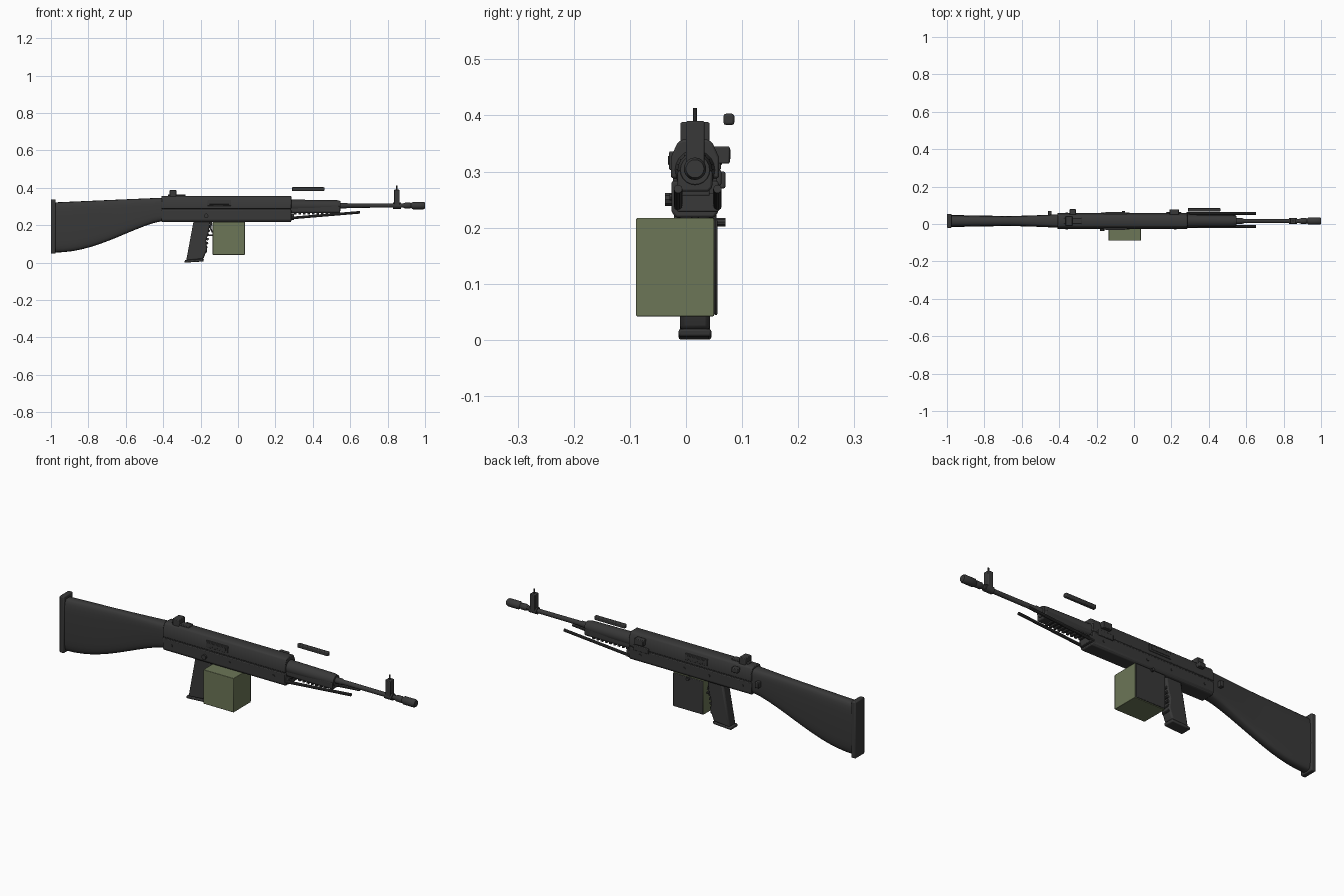
import bpy, bmesh, math
from mathutils import Vector

cube = bpy.data.objects.get("Cube")
if cube:
    bpy.data.objects.remove(cube, do_unlink=True)

MID = 0.016  # y of the centre plane


def material(name, rgb):
    m = bpy.data.materials.new(name)
    m.use_nodes = True
    m.diffuse_color = (*rgb, 1)
    m.node_tree.nodes["Principled BSDF"].inputs["Base Color"].default_value = (*rgb, 1)
    return m


DARK = material("dark_grey", (0.04, 0.04, 0.04))
OLIVE = material("olive_green", (0.15, 0.18, 0.095))


def finish(name, bm, mat=DARK, bevel=0.0, angle=35):
    bmesh.ops.recalc_face_normals(bm, faces=bm.faces)
    me = bpy.data.meshes.new(name)
    bm.to_mesh(me)
    bm.free()
    me.materials.append(mat)
    ob = bpy.data.objects.new(name, me)
    bpy.context.collection.objects.link(ob)
    if bevel:
        mod = ob.modifiers.new("Bevel", "BEVEL")
        mod.width, mod.segments, mod.limit_method = bevel, 2, "ANGLE"
    bpy.ops.object.select_all(action="DESELECT")
    ob.select_set(True)
    bpy.context.view_layer.objects.active = ob
    bpy.ops.object.shade_smooth_by_angle(angle=math.radians(angle))
    return ob


def loft(name, rings, **kw):
    """Skin a list of equal-length point rings and cap both ends."""
    bm = bmesh.new()
    vs = [[bm.verts.new(p) for p in r] for r in rings]
    n = len(vs[0])
    for a, b in zip(vs, vs[1:]):
        for i in range(n):
            bm.faces.new((a[i], a[(i + 1) % n], b[(i + 1) % n], b[i]))
    bm.faces.new(vs[0])
    bm.faces.new(vs[-1])
    return finish(name, bm, **kw)


def box(name, x, y, z, bevel=0.003, **kw):
    rings = [[(px, y[0], z[0]), (px, y[1], z[0]), (px, y[1], z[1]), (px, y[0], z[1])] for px in x]
    return loft(name, rings, bevel=bevel, **kw)


def prism(name, profile, y, bevel=0.004, **kw):
    """Side profile in x and z, extruded across y."""
    return loft(name, [[(px, py, pz) for px, pz in profile] for py in y], bevel=bevel, **kw)


def extrude_x(name, profile, x, bevel=0.004, **kw):
    """Half cross-section (offset from the centre plane, z), mirrored and run along x."""
    full = [(MID + w, z) for w, z in profile] + [(MID - w, z) for w, z in reversed(profile)]
    return loft(name, [[(px, y, z) for y, z in full] for px in x], bevel=bevel, **kw)


def turned(name, steps, z=0.305, sides=20, **kw):
    """Round part along x from (x, radius) steps."""
    ang = [2 * math.pi * i / sides for i in range(sides)]
    return loft(name, [[(x, MID + r * math.cos(a), z + r * math.sin(a)) for a in ang]
                       for x, r in steps], **kw)


def rod(name, a, b, r):
    a, b = Vector(a), Vector(b)
    q = (b - a).to_track_quat("Z", "Y")
    ring = [q @ Vector((r * math.cos(t), r * math.sin(t), 0))
            for t in [math.pi * i / 5 for i in range(10)]]
    return loft(name, [[a + p for p in ring], [b + p for p in ring]])


# Shoulder stock: rounded sections whose belly curves down to the rear
rings = []
for i in range(13):
    t = i / 12
    x = -0.405 - 0.575 * t
    top = 0.347 - 0.025 * t
    bottom = 0.222 - 0.168 * math.sin(t * math.pi / 2) ** 1.35
    half = 0.036 - 0.009 * math.sin(min(t * 2, 1) * math.pi / 2) + 0.005 * max(t - 0.5, 0) * 2
    ring = []
    for k in range(24):
        c, s = math.cos(k * math.pi / 12), math.sin(k * math.pi / 12)
        cy = math.copysign(abs(c) ** 0.5, c)
        cz = math.copysign(abs(s) ** 0.5, s)
        ring.append((x, MID + half * cy, (top + bottom) / 2 + (top - bottom) / 2 * cz))
    rings.append(ring)
loft("stock", rings, angle=50)
box("butt_plate", (-1.0, -0.975), (-0.021, 0.054), (0.048, 0.338), bevel=0.005)
box("stock_sling_mount", (-0.46, -0.44), (0.04, 0.07), (0.27, 0.3))

# Receiver: upper cover, seam and lower housing
extrude_x("receiver_cover", [(0.0, 0.288), (0.043, 0.288), (0.043, 0.325), (0.031, 0.352),
                             (0.022, 0.357), (0.0, 0.357)][1:-1], (-0.41, 0.285))
extrude_x("receiver_seam", [(0.039, 0.275), (0.039, 0.295)], (-0.405, 0.28), bevel=0)
extrude_x("receiver_lower", [(0.034, 0.218), (0.042, 0.228), (0.042, 0.283)], (-0.41, 0.285))

# Side ports on both faces of the cover
for side, sign in (("right", -1), ("left", 1)):
    face = MID + sign * 0.043
    frame = sorted((face - sign * 0.01, face + sign * 0.003))
    box(side + "_port_frame", (-0.163, -0.037), frame, (0.303, 0.336), bevel=0.002)
    slot = sorted((face, face + sign * 0.005))
    box(side + "_port_cover", (-0.152, -0.048), slot, (0.312, 0.328), bevel=0.001)
    for px in (-0.36, -0.17, -0.03, 0.22):
        rod(side + "_pin", (px, face - sign * 0.006, 0.255), (px, face + sign * 0.002, 0.255), 0.007)

# Controls
rod("selector", (-0.17, -0.02, 0.25), (-0.17, -0.037, 0.25), 0.012)
box("charging_knob", (0.19, 0.24), (0.05, 0.078), (0.314, 0.345))
box("charging_base", (0.17, 0.255), (0.05, 0.063), (0.275, 0.303))
rod("magazine_catch", (-0.055, 0.04, 0.21), (-0.055, 0.07, 0.21), 0.008)
box("rear_side_latch", (-0.345, -0.31), (0.05, 0.079), (0.32, 0.342))

# Rear sight
box("rear_sight_base", (-0.365, -0.33), (-0.01, 0.042), (0.345, 0.388))
box("rear_sight_ramp", (-0.375, -0.28), (0.0, 0.032), (0.35, 0.364))

# Pistol grip with finger ridges, trigger and guard
prism("pistol_grip", [(-0.237, 0.225), (-0.148, 0.225), (-0.158, 0.155), (-0.17, 0.12),
                      (-0.165, 0.07), (-0.186, 0.018), (-0.277, 0.01)], (-0.011, 0.043), bevel=0.008)
prism("grip_cap", [(-0.286, 0.0), (-0.185, 0.006), (-0.182, 0.02), (-0.284, 0.014)], (-0.013, 0.045))
for i in range(6):
    z = 0.06 + i * 0.022
    x = -0.172 + (z - 0.06) * 0.14
    rod("grip_ridge", (x, -0.006, z), (x, 0.038, z), 0.007)
prism("trigger", [(-0.15, 0.22), (-0.138, 0.22), (-0.142, 0.185), (-0.134, 0.16), (-0.14, 0.16),
                  (-0.152, 0.185)], (0.01, 0.022), bevel=0.001)
box("trigger_guard", (-0.165, -0.12), (0.006, 0.026), (0.143, 0.15), bevel=0.001)

# Ammunition box
box("ammunition_box", (-0.135, 0.037), (-0.089, 0.05), (0.042, 0.217), bevel=0.002, mat=OLIVE)
box("ammunition_box_lid", (-0.133, 0.035), (0.05, 0.056), (0.044, 0.215), bevel=0.003)

# Handguard with ribbed underside
turned("handguard", [(0.28, 0.037), (0.29, 0.034), (0.53, 0.031), (0.548, 0.026)], z=0.303)
extrude_x("handguard_lower", [(0.024, 0.264), (0.031, 0.272), (0.031, 0.302)], (0.28, 0.545))
for i in range(9):
    box("handguard_rib", (0.3 + i * 0.024, 0.312 + i * 0.024), (-0.01, 0.042), (0.257, 0.27), bevel=0.002)

# Folded bipod legs
for side, y in (("right", -0.014), ("left", 0.056)):
    rod(side + "_bipod_leg", (0.28, y, 0.238), (0.652, y, 0.269), 0.0075)
box("bipod_hinge", (0.265, 0.3), (-0.016, 0.058), (0.228, 0.262))

# Barrel, muzzle and front sight
turned("barrel", [(0.53, 0.015), (0.58, 0.015), (0.585, 0.012), (0.9, 0.011)])
turned("muzzle_device", [(0.885, 0.012), (0.895, 0.016), (0.92, 0.016), (0.925, 0.013), (0.935, 0.02),
                         (0.992, 0.02), (1.0, 0.016)])
turned("front_sight_collar", [(0.828, 0.017), (0.872, 0.017)])
box("front_sight_post", (0.835, 0.864), (0.0, 0.033), (0.305, 0.39))
rod("front_sight_pin", (0.85, MID, 0.38), (0.85, MID, 0.413), 0.004)

# Carrying handle bar
box("carrying_handle", (0.288, 0.462), (0.067, 0.086), (0.383, 0.403), bevel=0.004)
